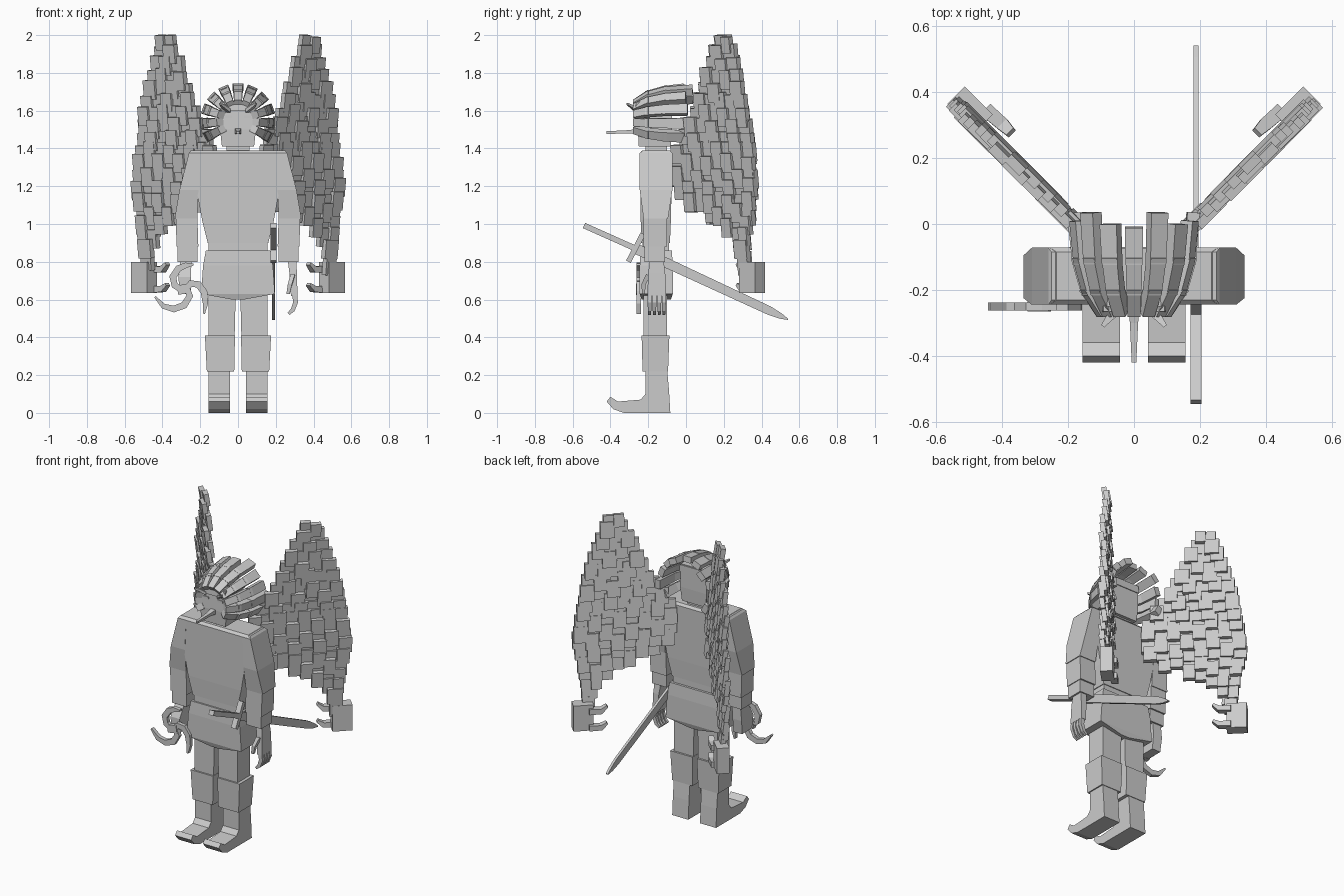
import bpy, bmesh, math, random
from mathutils import Vector

random.seed(4)
grey = bpy.data.materials.new("stone_grey")
grey.diffuse_color = (0.6, 0.6, 0.6, 1)


def finish(name, bm):
    bmesh.ops.recalc_face_normals(bm, faces=bm.faces[:])
    me = bpy.data.meshes.new(name)
    bm.to_mesh(me)
    bm.free()
    me.materials.append(grey)
    ob = bpy.data.objects.new(name, me)
    bpy.context.collection.objects.link(ob)
    return ob


def skin(bm, rings):
    """Closed skin over a list of equally long rings of points."""
    vs = [[bm.verts.new(p) for p in r] for r in rings]
    n = len(vs[0])
    for a, b in zip(vs, vs[1:]):
        for i in range(n):
            bm.faces.new((a[i], a[(i + 1) % n], b[(i + 1) % n], b[i]))
    bm.faces.new(vs[0])
    bm.faces.new(vs[-1])


def block(bm, levels, s=1):
    """Rectangular sections (z, x0, x1, y0, y1), stacked."""
    skin(bm, [[(s * x0, y0, z), (s * x1, y0, z), (s * x1, y1, z), (s * x0, y1, z)]
              for z, x0, x1, y0, y1 in levels])


def ribbon(bm, pts, normal, widths, thicks):
    """Square bar along a path: width along normal, thickness across it."""
    pts = [Vector(p) for p in pts]
    normal = Vector(normal).normalized()
    rings = []
    for i, p in enumerate(pts):
        t = pts[min(i + 1, len(pts) - 1)] - pts[max(i - 1, 0)]
        side = normal.cross(t).normalized() * thicks[i] / 2
        n = normal * widths[i] / 2
        rings.append([p + n + side, p - n + side, p - n - side, p + n - side])
    skin(bm, rings)


def part(name, *stacks, s=1):
    bm = bmesh.new()
    for st in stacks:
        block(bm, st, s)
    return finish(name, bm)


def lerp(table, z):
    for (z0, v0), (z1, v1) in zip(table, table[1:]):
        if z0 >= z >= z1:
            return v0 + (v1 - v0) * (z0 - z) / (z0 - z1)
    return table[-1][1] if z < table[-1][0] else table[0][1]


# torso, belt, hips
part("torso", [(0.90, -.16, .16, -.235, -.085), (1.02, -.19, .19, -.24, -.08),
               (1.375, -.255, .255, -.245, -.072), (1.39, -.235, .235, -.23, -.085)])
part("belt", [(0.85, -.155, .155, -.23, -.09), (0.91, -.155, .155, -.23, -.09)])
part("hips", [(0.60, -.03, .03, -.235, -.08), (0.63, -.195, .195, -.245, -.07),
              (0.78, -.185, .185, -.245, -.07), (0.86, -.17, .17, -.24, -.075)])
part("neck", [(1.37, -.06, .06, -.215, -.10), (1.43, -.06, .06, -.215, -.10)])

# head, with cap band, nose, brows and eyes
part("head", [(1.41, -.085, .085, -.25, -.08), (1.50, -.095, .095, -.255, -.075),
              (1.65, -.09, .09, -.25, -.075)])
part("forehead_band", [(1.60, -.098, .098, -.268, -.07), (1.645, -.093, .093, -.265, -.07)])
bm = bmesh.new()
ribbon(bm, [(0, -.25, 1.49), (0, -.30, 1.488), (0, -.42, 1.484)], (1, 0, 0),
       [.035, .025, .014], [.03, .018, .014])
finish("long_nose", bm)
bm = bmesh.new()
for s in (-1, 1):
    ribbon(bm, [(s * .05, -.26, 1.60), (s * .075, -.285, 1.62), (s * .095, -.31, 1.635)],
           (0, 0, 1), [.02, .018, .01], [.03, .022, .012])
finish("brow_spikes", bm)
part("eyes", *[[(1.56, s * .05 - .018, s * .05 + .018, -.258, -.25),
                (1.575, s * .05 - .018, s * .05 + .018, -.258, -.25)] for s in (-1, 1)])

# headdress strands fan around the face and sweep back
bm = bmesh.new()
for i in range(11):
    a = math.radians(-27 + i * 23.4)
    out, across = Vector((math.cos(a), 0, math.sin(a))), Vector((-math.sin(a), 0, math.cos(a)))
    end = (0.0, .035, .01)[i % 3] if i != 5 else -.01
    path = [(.095, -.27), (.142, -.20), (.168, -.11), (.18, end)]
    pts = [out * r + Vector((0, y, 1.545)) for r, y in path]
    for k in range(3):
        w, t = .04 + .006 * k, .042 - .002 * k
        ext = (pts[k + 1] - pts[k]).normalized() * .012
        ribbon(bm, [pts[k] - ext * (k > 0), pts[k + 1] + ext * (k < 2)], across,
               [w, w + .004], [t, t])
finish("headdress_strands", bm)

# limbs
for s, side in ((-1, "right"), (1, "left")):
    part(side + "_sleeve", [(1.03, .215, .335, -.225, -.095), (1.18, .21, .31, -.245, -.072),
                            (1.375, .20, .26, -.245, -.072), (1.388, .19, .25, -.23, -.085)], s=s)
    part(side + "_forearm", [(0.88, .21, .325, -.225, -.10), (1.04, .215, .33, -.225, -.10)],
         [(0.80, .215, .32, -.22, -.11), (0.90, .215, .32, -.22, -.11)], s=s)
    part(side + "_thigh", [(0.40, .018, .155, -.225, -.10), (0.64, .012, .155, -.225, -.10)], s=s)
    part(side + "_knee", [(0.22, .02, .165, -.23, -.095), (0.41, .016, .175, -.235, -.088)], s=s)
    # foot with an upturned toe
    prof = [(-.083, 0), (-.33, 0), (-.385, .02), (-.42, .06), (-.40, .085), (-.36, .06),
            (-.24, .07), (-.215, .10), (-.215, .23), (-.10, .23), (-.09, .12)]
    bm = bmesh.new()
    skin(bm, [[(s * x, y, z) for y, z in prof] for x in (.042, .157)])
    finish(side + "_foot", bm)

# open hand on one side, fist on the other
bm = bmesh.new()
block(bm, [(0.62, .28, .315, -.205, -.105), (0.74, .272, .312, -.20, -.11),
           (0.82, .262, .308, -.19, -.12)])
for y in (-.193, -.167, -.141, -.117):
    ribbon(bm, [(.298, y, .64), (.305, y, .585), (.29, y, .545), (.268, y, .525)], (0, 1, 0),
           [.02, .02, .018, .014], [.028, .025, .022, .016])
ribbon(bm, [(.29, -.20, .73), (.275, -.225, .68), (.265, -.225, .63)], (1, 0, 0),
       [.024, .022, .018], [.024, .022, .016])
finish("open_hand", bm)
part("fist", [(0.63, .25, .31, -.24, -.13), (0.72, .25, .315, -.24, -.12),
              (0.82, .245, .305, -.19, -.12)], s=-1)

# three-armed hooked blade
bm = bmesh.new()
for arm in ([(-.29, .645), (-.335, .675), (-.345, .72), (-.315, .765), (-.275, .782), (-.235, .785)],
            [(-.28, .655), (-.25, .685), (-.21, .68), (-.18, .64), (-.172, .58), (-.18, .525)],
            [(-.275, .67), (-.255, .62), (-.285, .57), (-.34, .55), (-.395, .565), (-.44, .615)]):
    ribbon(bm, [(x, -.25, z) for x, z in arm], (0, 1, 0), [.025] * 6,
           [.03, .036, .038, .036, .028, .01])
ribbon(bm, [(-.32, -.25, .65), (-.255, -.25, .66)], (0, 1, 0), [.032] * 2, [.05] * 2)
finish("hooked_blade", bm)

# sword slung at the hip
X = (1, 0, 0)
bm = bmesh.new()
ribbon(bm, [(.188, -.54, .992), (.188, -.26, .867)], X, [.034] * 2, [.03] * 2)
ribbon(bm, [(.188, -.228, .948), (.188, -.305, .80)], X, [.034] * 2, [.028] * 2)
finish("sword_hilt", bm)
bm = bmesh.new()
ribbon(bm, [(.188, -.28, .876), (.188, .44, .542), (.188, .50, .513), (.188, .54, .495)], X,
       [.016] * 4, [.055, .046, .03, .006])
finish("sword_blade", bm)

# wings: overlapping rows of feathers inside an inner and an outer edge
inner = [(2.0, .345), (1.93, .33), (1.8, .28), (1.66, .24), (1.53, .195), (1.43, .14), (1.38, .115),
         (1.2, .115), (1.12, .19), (1.05, .305), (1.0, .38), (.92, .44), (.78, .465)]
outer = [(2.0, .415), (1.93, .43), (1.82, .46), (1.6, .51), (1.34, .54), (1.2, .553),
         (1.05, .53), (.92, .515), (.78, .51)]
for s, side in ((-1, "right"), (1, "left")):
    def P(x, z, d):
        return Vector((s * (x - .7 * d), x - .18 + .7 * d, z))

    along = (s, 1, 0)
    bm = bmesh.new()
    z, row = 2.0, 0
    while z > .80:
        a, b = lerp(inner, z - .03), lerp(outer, z - .03)
        n = max(1, round((b - a) / .052))
        w = (b - a) / n
        for k in range(n):
            d = .007 * (-1) ** (row + k) + random.uniform(-.004, .004)
            c = a + (k + .5) * w
            drop = random.uniform(0, .025)
            top = min(2.0, z + .01 - drop + (.015 if row else 0))
            ribbon(bm, [P(c, top, d - .006), P(c, z - .075 - drop, d + .006)], along,
                   [w * 1.414 + .004] * 2, [.03] * 2)
        z -= .065
        row += 1
    finish(side + "_wing_feathers", bm)

    # clawed block at the wing's lower end
    bm = bmesh.new()
    ribbon(bm, [P(.513, .80, .022), P(.513, .635, .022)], along, [.12] * 2, [.075] * 2)
    across = (-s, 1, 0)
    for z0, lift in ((.76, .03), (.655, .025)):
        ribbon(bm, [P(.49, z0, .055), P(.44, z0, .06), P(.415, z0 + lift, .06)], across,
               [.045, .04, .03], [.036, .032, .016])
    finish(side + "_wing_claw", bm)
